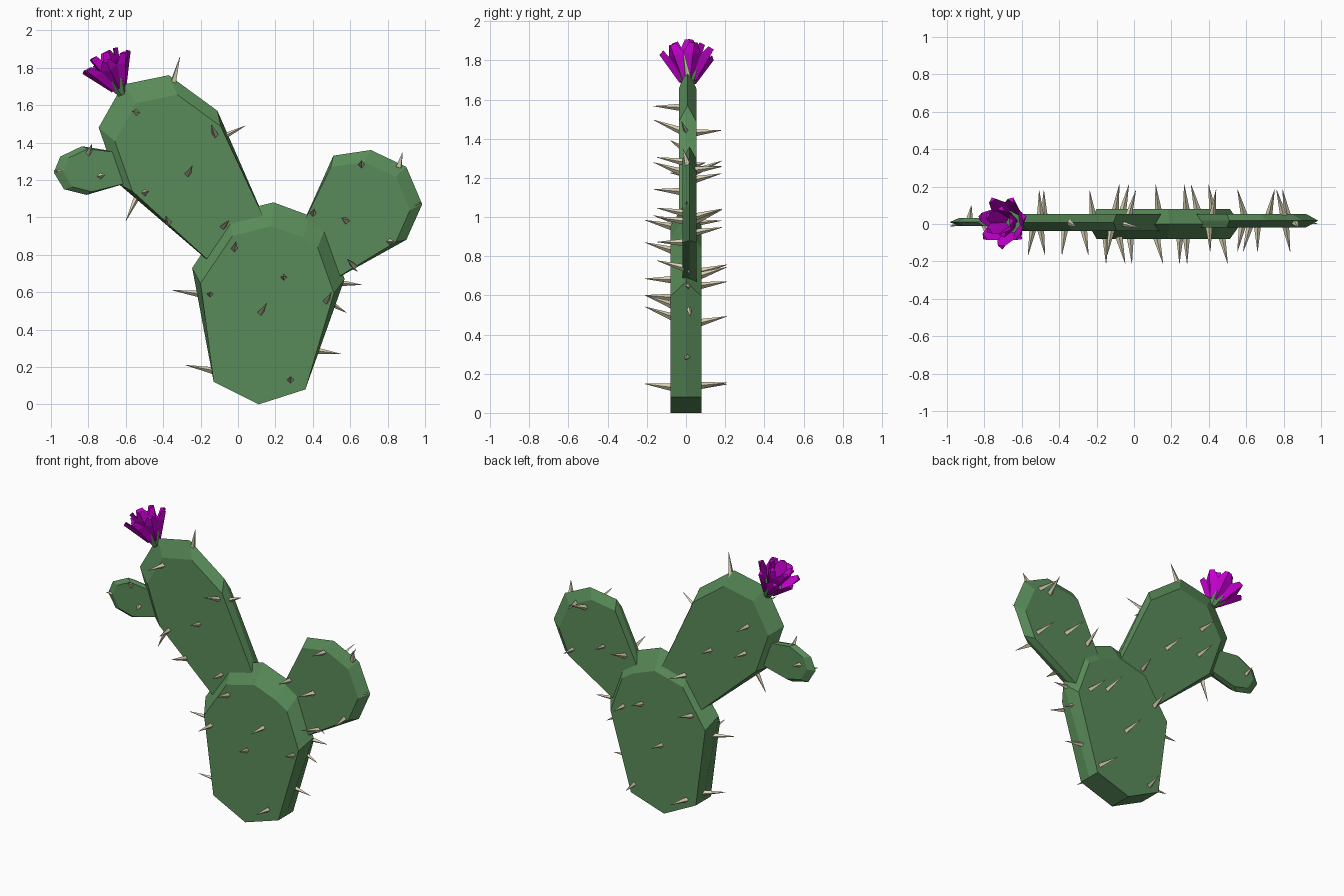
import bpy, bmesh, math, random
from mathutils import Vector, Matrix

if "Cube" in bpy.data.objects:
    bpy.data.objects.remove(bpy.data.objects["Cube"])

random.seed(4)


def material(name, col):
    m = bpy.data.materials.new(name)
    m.diffuse_color = (*col, 1)
    m.use_nodes = True
    m.node_tree.nodes["Principled BSDF"].inputs["Base Color"].default_value = m.diffuse_color
    return m


GREEN = material("cactus_green", (0.10, 0.26, 0.10))
CREAM = material("spine_cream", (0.72, 0.66, 0.47))
PURPLE = material("petal_purple", (0.55, 0.0, 0.62))


def finish(name, bm, mat):
    bmesh.ops.recalc_face_normals(bm, faces=bm.faces)
    me = bpy.data.meshes.new(name)
    bm.to_mesh(me)
    bm.free()
    me.materials.append(mat)
    ob = bpy.data.objects.new(name, me)
    bpy.context.collection.objects.link(ob)
    return ob


def pad(name, base, rim, k, t, yc):
    """Flat pad: full outline at mid depth, rim pulled in toward the base on both faces."""
    bx = sum(p[0] for p in base) / len(base)
    bz = sum(p[1] for p in base) / len(base)
    face = base + [(bx + (x - bx) * k, bz + (z - bz) * k) for x, z in rim]
    bm = bmesh.new()
    rings = [[bm.verts.new((x, yc + y, z)) for x, z in pts]
             for y, pts in ((-t, face), (0, base + rim), (t, face))]
    n = len(face)
    for a, b in zip(rings, rings[1:]):
        for i in range(n):
            j = (i + 1) % n
            bm.faces.new((a[i], a[j], b[j], b[i]))
    bm.faces.new(rings[0])
    bm.faces.new(rings[2])
    finish(name, bm, GREEN)


# Pads
pad("main_pad", [(-.13, .12), (.11, 0), (.36, .08)],
    [(.57, .67), (.47, .95), (.38, 1.01), (.19, 1.08), (-.05, 1.02), (-.245, .73)], .875, .08, 0)
pad("left_arm", [(.17, .93), (-.08, .7)],
    [(-.64, 1.18), (-.745, 1.48), (-.615, 1.71), (-.37, 1.76), (-.11, 1.57)], .89, .045, .008)
pad("right_arm", [(.33, .93), (.45, .63)],
    [(.90, .88), (.985, 1.07), (.90, 1.27), (.71, 1.36), (.51, 1.33)], .89, .036, .018)
pad("small_arm", [(-.58, 1.34), (-.57, 1.19)],
    [(-.81, 1.12), (-.93, 1.15), (-.985, 1.24), (-.95, 1.325), (-.835, 1.38)], .88, .022, .01)


# Spines
def spine(bm, base, tip):
    base, tip = Vector(base), Vector(tip)
    d = tip - base
    rot = d.to_track_quat('Z', 'Y').to_matrix().to_4x4()
    bmesh.ops.create_cone(bm, cap_ends=True, segments=4, radius1=.019, radius2=.001,
                          depth=d.length, matrix=Matrix.Translation((base + tip) / 2) @ rot)


edge = [(-.35, 1.71, -.31, 1.86), (-.10, 1.42, .04, 1.49), (-.53, 1.13, -.60, .98),
        (-.20, .59, -.35, .61), (-.13, .18, -.28, .21), (.40, .29, .55, .27),
        (.48, .55, .58, .49), (.53, .65, .66, .64), (.58, .76, .64, .71),
        (.86, 1.27, .88, 1.35), (.87, 1.03, .98, 1.08), (-.92, 1.24, -.985, 1.25)]
# Front and back spine roots per pad: face depth, points
front = [(.035, [(-.54, 1.56), (-.12, 1.44), (-.27, 1.23), (-.50, 1.13), (-.37, .97)]),
         (.01, [(-.80, 1.34), (-.74, 1.22)]),
         (.08, [(-.02, .83), (-.15, .59), (.245, .68), (.12, .49), (.28, .13), (-.08, .95), (.47, .55)]),
         (.018, [(.66, 1.28), (.40, 1.02), (.58, .98), (.81, .87), (.62, .74)])]
back = [(.05, [(-.22, 1.19), (-.48, 1.24), (-.03, .97), (-.5, 1.43)]),
        (.03, [(-.88, 1.26)]),
        (.08, [(.28, .70), (.13, .46), (-.06, .14), (.34, .14), (-.1, .72), (.42, .65)]),
        (.054, [(.82, .92), (.59, 1.0), (.72, 1.23), (.42, .98), (.8, 1.24)])]
bm = bmesh.new()
for x0, z0, x1, z1 in edge:
    y = random.uniform(-.03, .03)
    spine(bm, (x0, .01, z0), (x1, y, z1))
for side, groups in ((-1, front), (1, back)):
    for depth, pts in groups:
        reach = .07 if len(pts) < 3 else .13
        for x, z in pts:
            tip = (x + random.uniform(-.04, .04), side * (depth + reach), z + random.uniform(.0, .06))
            spine(bm, (x, side * (depth - .01), z), tip)
finish("spines", bm, CREAM)

# Flower frame: local z follows the flower axis
frame = (Matrix.Translation((-.615, .01, 1.645))
         @ Vector((-.43, 0, .9)).to_track_quat('Z', 'Y').to_matrix().to_4x4())

# Flower cup
bm = bmesh.new()
bmesh.ops.create_cone(bm, cap_ends=True, segments=7, radius1=.022, radius2=.066, depth=.10,
                      matrix=frame @ Matrix.Translation((0, 0, .06)))
finish("flower_cup", bm, GREEN)

# Petals: folded blades in an open outer ring and a closer inner ring
bm = bmesh.new()
for count, tilt, length, start in ((7, 33, .25, 0), (5, 17, .265, .4)):
    for i in range(count):
        m = (frame @ Matrix.Rotation(start + i * math.tau / count, 4, 'Z')
             @ Matrix.Rotation(math.radians(tilt), 4, 'Y'))
        rows = []
        for f, w in ((.25, .018), (.78, .046), (1.0, .022)):
            h = f * length
            rows.append([bm.verts.new(m @ Vector(c)) for c in
                         ((-.012, -w, h), (.012, 0, h), (-.012, w, h), (-.014, 0, h))])
        for a, b in zip(rows, rows[1:]):
            for q in range(4):
                r = (q + 1) % 4
                bm.faces.new((a[q], a[r], b[r], b[q]))
        bm.faces.new(rows[0])
        bm.faces.new(rows[-1])
finish("petals", bm, PURPLE)
